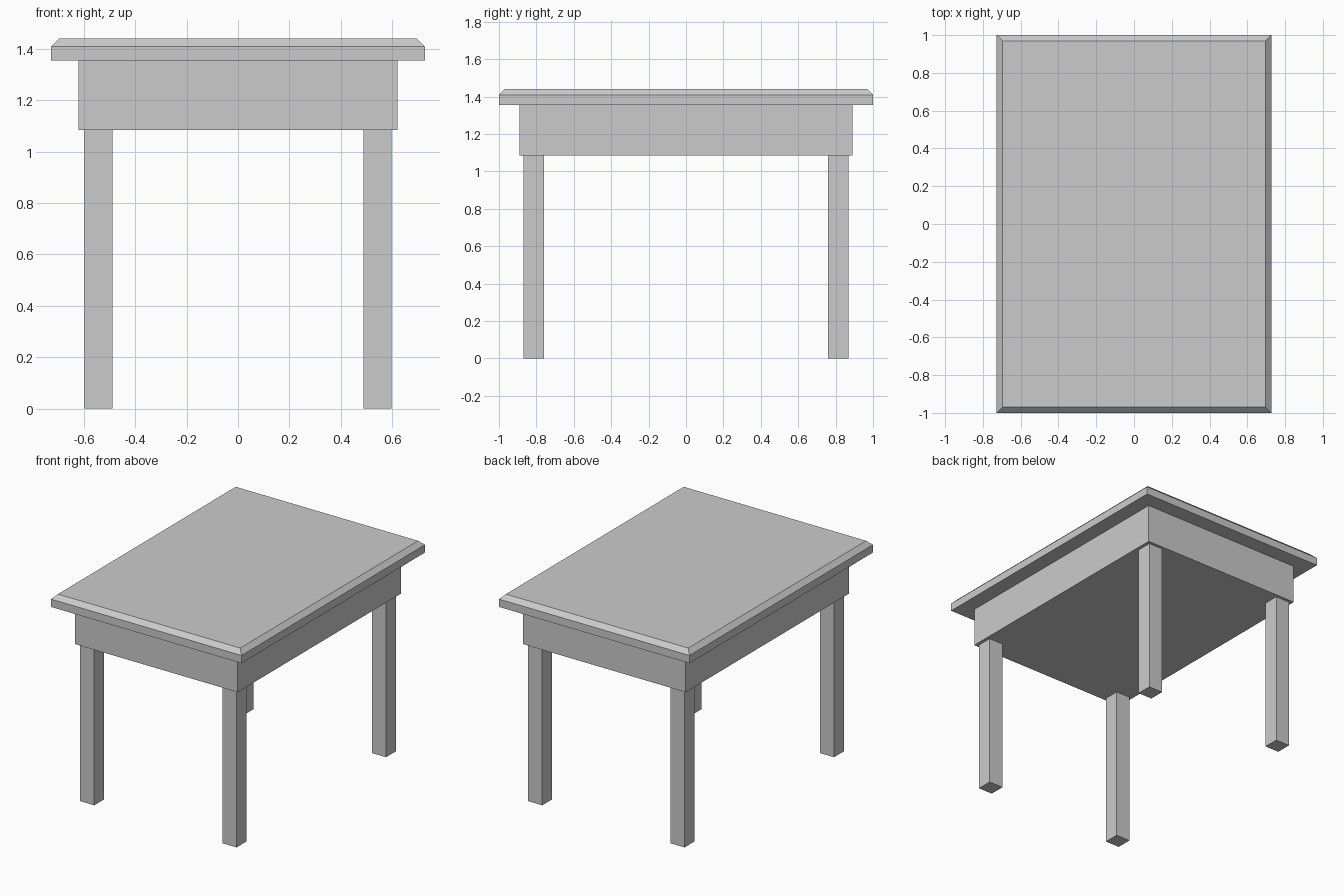
import bpy, bmesh

if "Cube" in bpy.data.objects:
    bpy.data.objects.remove(bpy.data.objects["Cube"])


def box(name, x, y, z, chamfer=0.0):
    """Box from (min, max) ranges, with an optional chamfer round the top face."""
    bm = bmesh.new()
    bmesh.ops.create_cube(bm, size=1)
    for v in bm.verts:
        v.co = [r[0] if c < 0 else r[1] for c, r in zip(v.co, (x, y, z))]
    if chamfer:
        rim = [e for e in bm.edges if all(v.co.z == max(w.co.z for w in bm.verts) for v in e.verts)]
        bmesh.ops.bevel(bm, geom=rim, offset=chamfer, segments=1, affect='EDGES')
    mesh = bpy.data.meshes.new(name)
    bm.to_mesh(mesh)
    bm.free()
    obj = bpy.data.objects.new(name, mesh)
    bpy.context.collection.objects.link(obj)
    return obj


APRON_BOTTOM, TOP_BOTTOM, TOP = 1.085, 1.355, 1.44

# Table top with chamfered upper rim
box("table_top", (-0.727, 0.727), (-1, 1), (TOP_BOTTOM, TOP), chamfer=0.031)

# Solid apron block under the top
box("apron", (-0.621, 0.621), (-0.89, 0.89), (APRON_BOTTOM, TOP_BOTTOM))

# Four square legs
for sy, end in ((-1, "front"), (1, "back")):
    for sx, side in ((-1, "left"), (1, "right")):
        xs = sorted((sx * 0.489, sx * 0.598))
        ys = sorted((sy * 0.760, sy * 0.869))
        box(f"{end}_{side}_leg", xs, ys, (0, APRON_BOTTOM))
